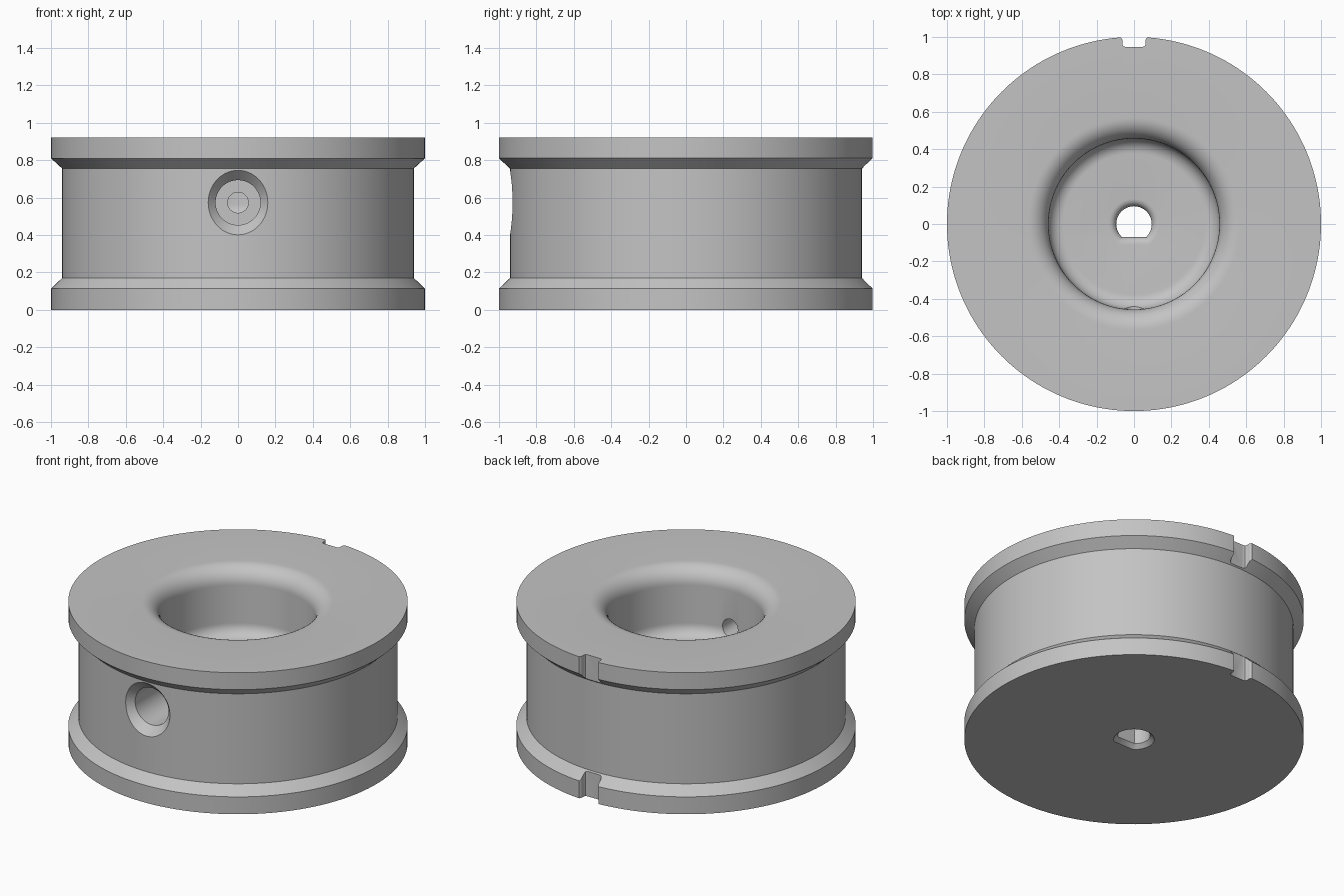
import bpy, bmesh
from math import pi, sin, cos, asin
from mathutils import Matrix

if "Cube" in bpy.data.objects:
    bpy.data.objects.remove(bpy.data.objects["Cube"])

HEIGHT, FLOOR, BORE = 0.92, 0.485, 0.457
HOLE_Z = 0.573


def make_object(name, bm):
    bmesh.ops.remove_doubles(bm, verts=bm.verts, dist=1e-5)
    bmesh.ops.recalc_face_normals(bm, faces=bm.faces)
    mesh = bpy.data.meshes.new(name)
    bm.to_mesh(mesh)
    bm.free()
    obj = bpy.data.objects.new(name, mesh)
    bpy.context.collection.objects.link(obj)
    return obj


def loft(name, rings):
    """Skin a stack of closed rings and cap both ends."""
    bm = bmesh.new()
    loops = [[bm.verts.new(p) for p in ring] for ring in rings]
    for a, b in zip(loops, loops[1:]):
        for i in range(len(a)):
            j = (i + 1) % len(a)
            bm.faces.new((a[i], a[j], b[j], b[i]))
    bm.faces.new(loops[0])
    bm.faces.new(loops[-1])
    return make_object(name, bm)


def circle(r, z, n):
    return [(r * cos(2 * pi * i / n), r * sin(2 * pi * i / n), z) for i in range(n)]


def arc(cx, cz, r, start, end, n=10):
    steps = [start + (end - start) * i / n for i in range(n + 1)]
    return [(cx + r * cos(a), cz + r * sin(a)) for a in steps]


def d_ring(grow, z, n=48):
    r, flat = 0.095 + grow, 0.07 + grow
    a = asin(flat / r)
    return [(r * cos(t), r * sin(t), z)
            for t in (-a + (pi + 2 * a) * i / n for i in range(n + 1))]


# Flanged drum with rounded lip and filleted bowl
lip, fillet = 0.11, 0.08
profile = [(1, 0), (1, 0.113), (0.94, 0.17), (0.94, 0.755), (1, 0.81), (1, HEIGHT)]
profile += arc(BORE + lip, HEIGHT - lip, lip, pi / 2, pi)
profile += arc(BORE - fillet, FLOOR + fillet, fillet, 0, -pi / 2)
drum = loft("flanged_drum", [circle(r, z, 160) for r, z in profile])

# D-shaped shaft hole, eased at both ends
ease = 0.04
sections = [(0.045, -0.02), (0.025, 0), (0, 0.025)]
for i in range(7):
    a = pi / 2 * i / 6
    sections.append((ease * (1 - cos(a)), FLOOR - ease + ease * sin(a)))
sections.append((ease, FLOOR + 0.1))
shaft_hole = loft("shaft_hole_cutter", [d_ring(g, z) for g, z in sections])

# Countersunk stepped screw hole through the front wall
steps = [(0.055, 0.3), (0.055, 0.6), (0.12, 0.6), (0.12, 0.885), (0.16, 0.927), (0.24, 1.01)]
screw_hole = loft("screw_hole_cutter", [circle(r, d, 64) for r, d in steps])
screw_hole.data.transform(Matrix.Translation((0, 0, HOLE_Z)) @ Matrix.Rotation(pi / 2, 4, 'X'))

# Keyway notch through both flanges at the back
half = [(0.075, 1.03), (0.07, 0.998), (0.062, 0.985), (0.062, 0.962), (0.057, 0.951), (0.046, 0.947)]
outline = half + [(-x, y) for x, y in reversed(half)]
notch = loft("notch_cutter", [[(x, y, z) for x, y in outline] for z in (-0.1, HEIGHT + 0.1)])

# Cut the openings
bpy.ops.object.select_all(action='DESELECT')
bpy.context.view_layer.objects.active = drum
drum.select_set(True)
for cutter in (shaft_hole, screw_hole, notch):
    cutter.hide_render = True
    mod = drum.modifiers.new(cutter.name, 'BOOLEAN')
    mod.operation = 'DIFFERENCE'
    mod.solver = 'EXACT'
    mod.object = cutter
    bpy.ops.object.modifier_apply(modifier=mod.name)
    bpy.data.objects.remove(cutter)

# Plain grey finish
grey = bpy.data.materials.new("plain_grey")
grey.use_nodes = True
colour = (0.55, 0.55, 0.55, 1)
grey.diffuse_color = colour
grey.node_tree.nodes["Principled BSDF"].inputs["Base Color"].default_value = colour
drum.data.materials.clear()
drum.data.materials.append(grey)
for face in drum.data.polygons:
    face.material_index = 0
bpy.ops.object.shade_smooth_by_angle(angle=pi / 6)
